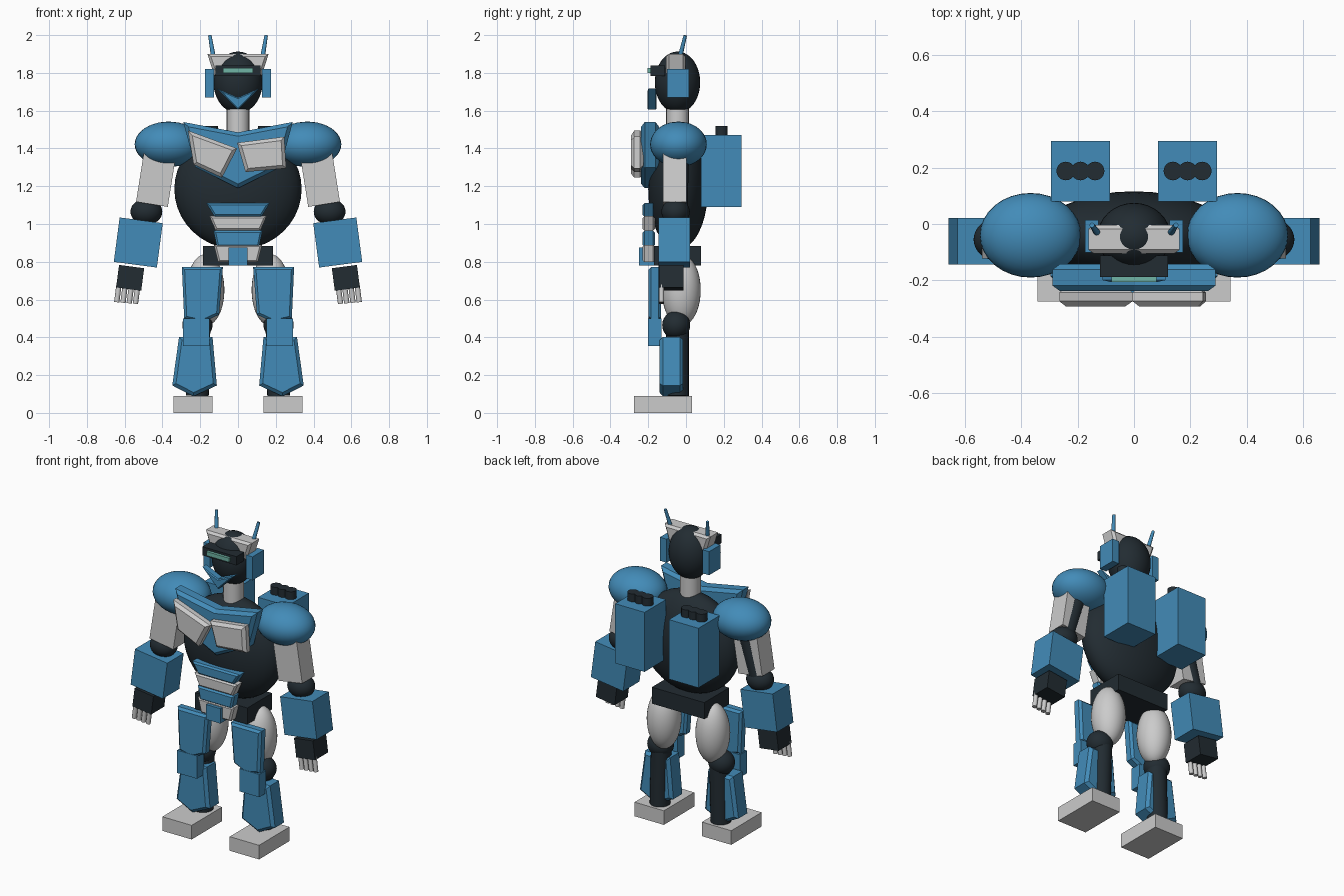
import bpy, bmesh, math
from mathutils import Vector, Matrix

if "Cube" in bpy.data.objects:
    bpy.data.objects.remove(bpy.data.objects["Cube"])


def material(name, rgb):
    m = bpy.data.materials.new(name)
    m.diffuse_color = (*rgb, 1)
    m.use_nodes = True
    m.node_tree.nodes["Principled BSDF"].inputs["Base Color"].default_value = m.diffuse_color
    return m


BLUE = material("blue_paint", (0.055, 0.26, 0.48))
DARK = material("dark_metal", (0.016, 0.025, 0.032))
TEAL = material("visor_glass", (0.16, 0.46, 0.38))
GREY = None


def finish(name, bm, mat, smooth=False):
    bmesh.ops.recalc_face_normals(bm, faces=bm.faces)
    me = bpy.data.meshes.new(name)
    bm.to_mesh(me)
    bm.free()
    for p in me.polygons:
        p.use_smooth = smooth and len(p.vertices) < 5
    if mat:
        me.materials.append(mat)
    ob = bpy.data.objects.new(name, me)
    bpy.context.collection.objects.link(ob)
    return ob


def box(name, centre, size, mat, tilt=0):
    bm = bmesh.new()
    bmesh.ops.create_cube(bm, size=1)
    m = (Matrix.Translation(centre) @ Matrix.Rotation(math.radians(tilt), 4, 'Y')
         @ Matrix.Diagonal((*size, 1)))
    bm.transform(m)
    return finish(name, bm, mat)


def ball(name, centre, radii, mat):
    bm = bmesh.new()
    bmesh.ops.create_uvsphere(bm, u_segments=32, v_segments=20, radius=1)
    bm.transform(Matrix.Translation(centre) @ Matrix.Diagonal((*radii, 1)))
    return finish(name, bm, mat, True)


def rod(name, a, b, r, mat, sides=24, r2=None):
    a, b = Vector(a), Vector(b)
    d = b - a
    bm = bmesh.new()
    bmesh.ops.create_cone(bm, cap_ends=True, segments=sides, radius1=r,
                          radius2=r if r2 is None else r2, depth=d.length)
    rot = Vector((0, 0, 1)).rotation_difference(d).to_matrix().to_4x4()
    bm.transform(Matrix.Translation((a + b) / 2) @ rot)
    return finish(name, bm, mat, True)


def plate(name, pts, y0, y1, mat, bevel=0.014):
    """Armour plate: x-z outline extruded in y, rims chamfered."""
    bm = bmesh.new()
    front = bm.faces.new([bm.verts.new((x, y0, z)) for x, z in pts])
    ext = bmesh.ops.extrude_face_region(bm, geom=[front], use_keep_orig=True)
    bmesh.ops.translate(bm, vec=(0, y1 - y0, 0),
                        verts=[v for v in ext["geom"] if isinstance(v, bmesh.types.BMVert)])
    bmesh.ops.recalc_face_normals(bm, faces=bm.faces)
    if bevel:
        rims = [e for e in bm.edges if abs(e.verts[0].co.y - e.verts[1].co.y) < 1e-5]
        bmesh.ops.bevel(bm, geom=rims, offset=bevel, segments=1, affect='EDGES',
                        offset_type='OFFSET', clamp_overlap=True)
    return finish(name, bm, mat)


def sym(half):
    """Mirror a right-hand outline (top to bottom) across x = 0."""
    return half + [(-x, z) for x, z in reversed(half) if x > 0]


# Head
ball("head", (0, -0.045, 1.75), (0.13, 0.12, 0.163), DARK)
plate("brow_crest", sym([(0.162, 1.90), (0.125, 1.785)]), -0.105, -0.003, GREY)
box("visor_housing", (0, -0.15, 1.812), (0.24, 0.075, 0.056), DARK)
box("visor_lens", (0, -0.19, 1.813), (0.16, 0.03, 0.026), TEAL)
plate("chin_guard", [(0, 1.67), (0.112, 1.718), (0, 1.605), (-0.112, 1.718)],
      -0.205, -0.155, BLUE, 0.006)
rod("neck", (0, -0.045, 1.48), (0, -0.045, 1.65), 0.06, GREY)

# Torso
ball("torso", (0, -0.042, 1.185), (0.337, 0.158, 0.32), DARK)
plate("chest_plate", [(0, 1.485), (0.29, 1.54), (0.225, 1.30), (0, 1.19),
                      (-0.225, 1.30), (-0.29, 1.54)], -0.238, -0.142, BLUE, 0.02)
plate("left_pectoral_plate", [(-0.265, 1.495), (-0.005, 1.40), (-0.085, 1.245), (-0.235, 1.315)],
      -0.292, -0.225, GREY, 0.018)
plate("right_pectoral_plate", [(-0.005, 1.43), (0.245, 1.462), (0.255, 1.295), (0.04, 1.275)],
      -0.292, -0.225, GREY, 0.018)
for i, (top, bot, w1, w2) in enumerate([(1.11, 1.04, 0.168, 0.125), (1.042, 0.965, 0.152, 0.118),
                                        (0.965, 0.88, 0.13, 0.112), (0.89, 0.798, 0.128, 0.105)]):
    plate(f"abdomen_plate_{i + 1}", sym([(w1, top), (w2, bot)]), -0.23, -0.165,
          GREY if i % 2 else BLUE, 0.01)
box("pelvis", (0, -0.045, 0.832), (0.37, 0.25, 0.105), DARK)
box("crotch_guard", (0, -0.21, 0.827), (0.1, 0.08, 0.095), BLUE)

for s, side in ((-1, "left"), (1, "right")):
    # Head sides
    box(f"{side}_ear", (s * 0.15, -0.043, 1.745), (0.047, 0.116, 0.15), BLUE)
    rod(f"{side}_antenna", (s * 0.128, -0.035, 1.87), (s * 0.149, -0.004, 1.998),
        0.013, BLUE, 12, 0.009)

    # Back launcher with three tubes
    box(f"{side}_launcher", (s * 0.19, 0.187, 1.28), (0.208, 0.215, 0.38), BLUE)
    for k in (-1, 0, 1):
        x = s * 0.19 + k * 0.052
        rod(f"{side}_launcher_tube", (x, 0.188, 1.44), (x, 0.188, 1.52), 0.033, DARK)

    # Arm
    ball(f"{side}_shoulder", (s * 0.367, -0.04, 1.422), (0.18, 0.15, 0.12), BLUE)
    rod(f"{side}_upper_arm", (s * 0.39, -0.04, 1.40), (s * 0.485, -0.045, 1.07), 0.055, DARK)
    box(f"{side}_arm_plate", (s * 0.435, -0.06, 1.235), (0.17, 0.125, 0.265), GREY, -s * 9)
    ball(f"{side}_elbow", (s * 0.485, -0.055, 1.065), (0.084, 0.075, 0.07), DARK)
    box(f"{side}_forearm", (s * 0.528, -0.062, 0.902), (0.23, 0.165, 0.237), BLUE, -s * 7.5)
    box(f"{side}_hand", (s * 0.571, -0.078, 0.715), (0.134, 0.132, 0.12), DARK, -s * 7.5)
    for k in range(4):
        x = 0.531 + k * 0.033
        rod(f"{side}_finger", (s * x, -0.13, 0.67 + k * 0.003),
            (s * (x + 0.012), -0.13, 0.577 + k * 0.003), 0.014, GREY, 12)

    # Leg
    ball(f"{side}_thigh", (s * 0.172, -0.025, 0.65), (0.1, 0.103, 0.19), GREY)
    plate(f"{side}_thigh_plate", [(s * x, z) for x, z in (
        (0.08, 0.772), (0.297, 0.772), (0.285, 0.50), (0.19, 0.478), (0.10, 0.52))],
        -0.198, -0.132, BLUE)
    ball(f"{side}_knee", (s * 0.215, -0.052, 0.465), (0.08, 0.074, 0.075), DARK)
    box(f"{side}_knee_guard", (s * 0.22, -0.165, 0.427), (0.14, 0.07, 0.145), BLUE)
    rod(f"{side}_shin", (s * 0.215, -0.045, 0.09), (s * 0.205, -0.045, 0.50), 0.06, DARK)
    plate(f"{side}_shin_plate", [(s * x, z) for x, z in (
        (0.135, 0.403), (0.312, 0.403), (0.348, 0.145), (0.235, 0.088), (0.112, 0.145))],
        -0.14, -0.015, BLUE, 0.018)
    box(f"{side}_foot", (s * 0.238, -0.122, 0.045), (0.207, 0.307, 0.09), GREY)
